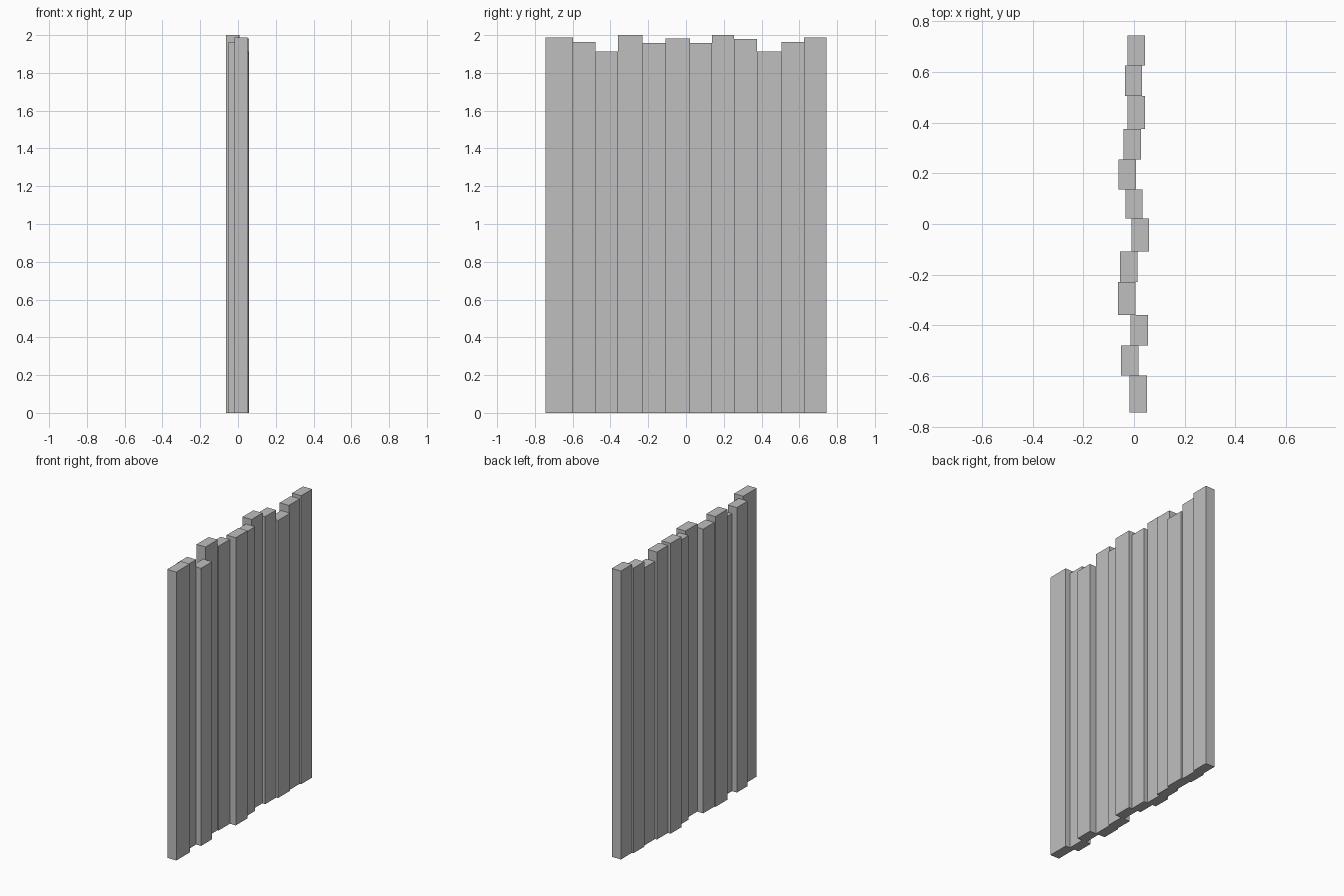
import bpy
import bmesh
from mathutils import Matrix

cube = bpy.data.objects.get("Cube")
if cube:
    bpy.data.objects.remove(cube, do_unlink=True)

# One plain grey for the whole fence
GREY = (0.52, 0.52, 0.52, 1.0)
grey = bpy.data.materials.new("plain grey")
grey.use_nodes = True
grey.diffuse_color = GREY
grey.node_tree.nodes["Principled BSDF"].inputs["Base Color"].default_value = GREY

THICKNESS = 0.069


def plank(name, x, y0, y1, height):
    """Upright board standing on the ground, spanning y0 to y1."""
    bm = bmesh.new()
    size = Matrix.Diagonal((THICKNESS, y1 - y0, height, 1))
    place = Matrix.Translation((x, (y0 + y1) / 2, height / 2))
    bmesh.ops.create_cube(bm, size=1, matrix=place @ size)
    mesh = bpy.data.meshes.new(name)
    bm.to_mesh(mesh)
    bm.free()
    mesh.materials.append(grey)
    obj = bpy.data.objects.new(name, mesh)
    bpy.context.collection.objects.link(obj)


# Joints between boards, from front to back
joints = [-0.745, -0.598, -0.48, -0.36, -0.229, -0.108, 0.021,
          0.137, 0.255, 0.375, 0.506, 0.625, 0.745]
# Sideways offset of each board
offsets = [0.017, -0.017, 0.02, -0.029, -0.021, 0.024,
           0.0, -0.027, -0.006, 0.008, -0.002, 0.009]
# Board heights
heights = [1.987, 1.963, 1.912, 2.0, 1.958, 1.982,
           1.958, 2.0, 1.98, 1.912, 1.963, 1.987]

for i, (x, h) in enumerate(zip(offsets, heights)):
    plank(f"plank_{i + 1}", x, joints[i], joints[i + 1], h)
